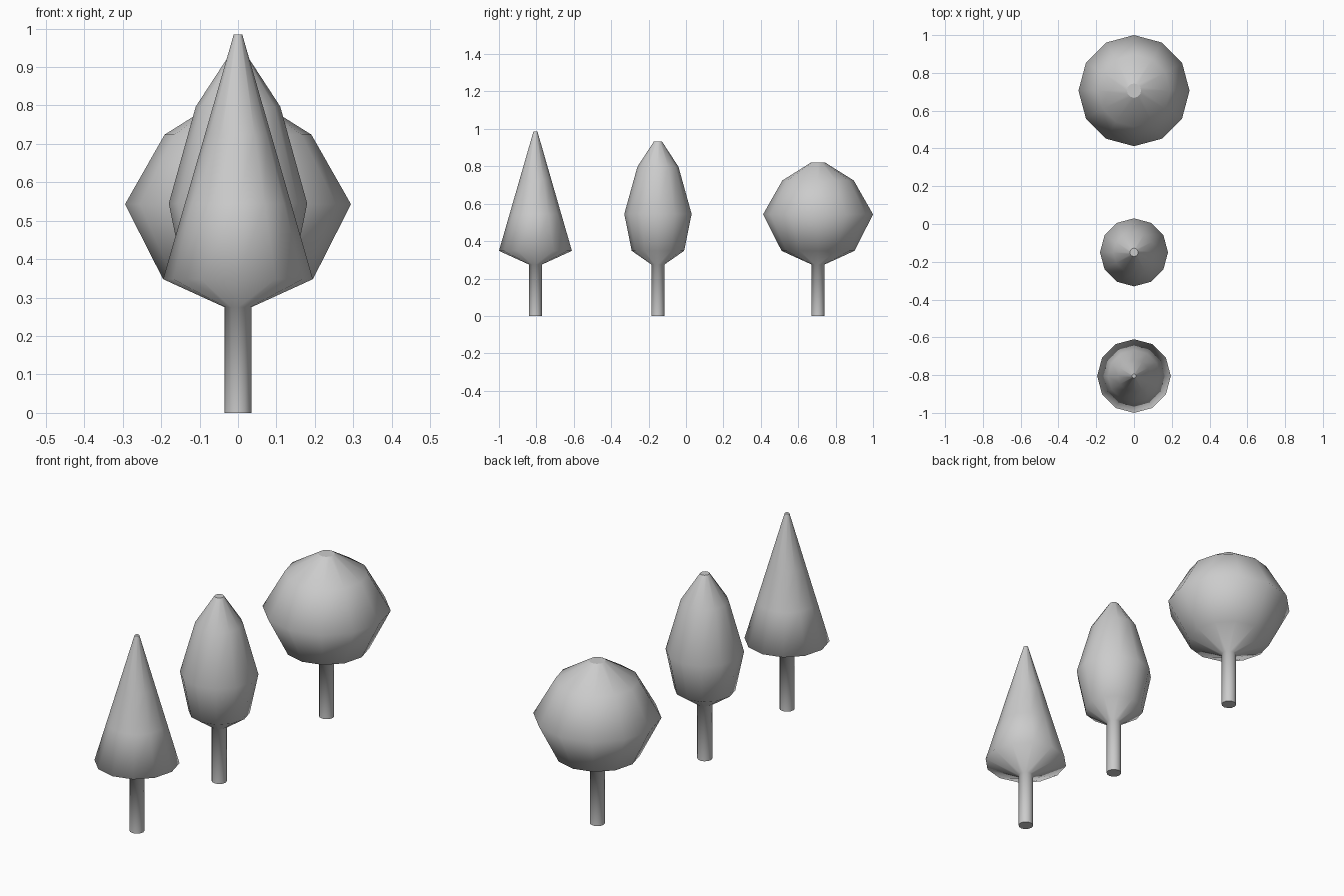
import bpy, bmesh, math

if "Cube" in bpy.data.objects:
    bpy.data.objects.remove(bpy.data.objects["Cube"])

SIDES = 12
TRUNK = [(0.035, 0.0), (0.035, 0.275)]


def lathe_tree(name, y, crown):
    """Turn trunk + crown profile (radius, height) into one closed tree."""
    bm = bmesh.new()
    rings = []
    for r, z in TRUNK + crown:
        rings.append([bm.verts.new((r * math.cos(2 * math.pi * i / SIDES),
                                    r * math.sin(2 * math.pi * i / SIDES), z))
                      for i in range(SIDES)])
    for low, high in zip(rings, rings[1:]):
        for i in range(SIDES):
            j = (i + 1) % SIDES
            bm.faces.new((low[i], low[j], high[j], high[i])).smooth = True
    # flat end caps with sharp rims
    for cap in (bm.faces.new(rings[0][::-1]), bm.faces.new(rings[-1])):
        for e in cap.edges:
            e.smooth = False
    mesh = bpy.data.meshes.new(name)
    bm.to_mesh(mesh)
    bm.free()
    obj = bpy.data.objects.new(name, mesh)
    obj.location.y = y
    bpy.context.collection.objects.link(obj)
    return obj


# conical tree
lathe_tree("conical_tree", -0.805,
           [(0.195, 0.348), (0.138, 0.545), (0.086, 0.725), (0.011, 0.985)])
# slender oval tree
lathe_tree("oval_tree", -0.15,
           [(0.14, 0.348), (0.18, 0.545), (0.11, 0.797), (0.022, 0.932)])
# round tree
lathe_tree("round_tree", 0.706,
           [(0.195, 0.348), (0.294, 0.543), (0.191, 0.724), (0.038, 0.82)])
